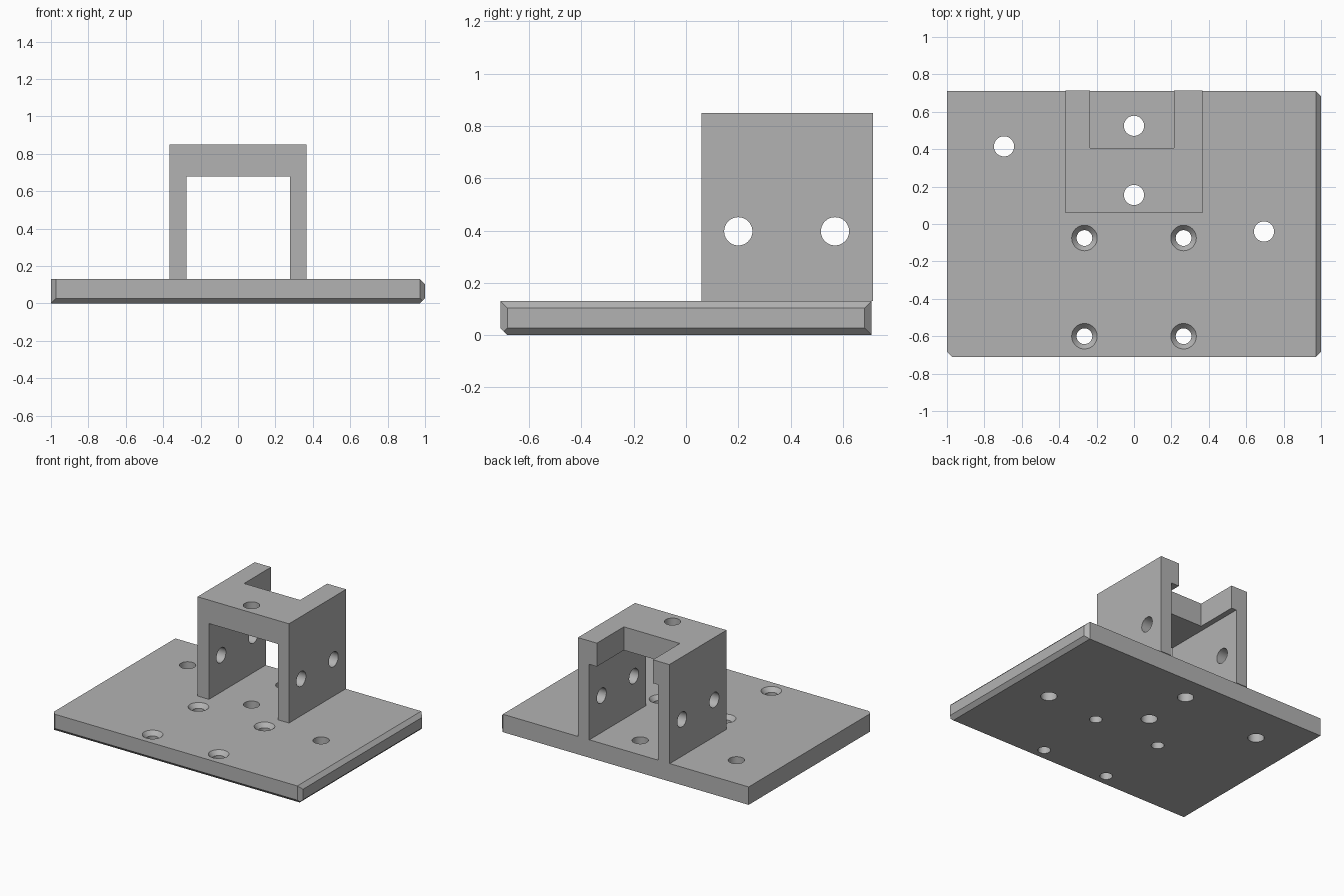
import bpy, bmesh
from mathutils import Vector, Matrix

cube = bpy.data.objects.get("Cube")
if cube:
    bpy.data.objects.remove(cube)

grey = bpy.data.materials.new("plain_grey")
grey.use_nodes = True
grey.diffuse_color = (0.45, 0.45, 0.45, 1)
grey.node_tree.nodes["Principled BSDF"].inputs["Base Color"].default_value = grey.diffuse_color

T = 0.13                   # plate thickness
W, D = 1.0, 0.71           # plate half sizes
CHAMFER = 0.027


def finish(bm, name):
    bmesh.ops.recalc_face_normals(bm, faces=bm.faces)
    mesh = bpy.data.meshes.new(name)
    bm.to_mesh(mesh)
    bm.free()
    mesh.materials.append(grey)
    obj = bpy.data.objects.new(name, mesh)
    bpy.context.collection.objects.link(obj)
    return obj


def box(bm, lo, hi):
    lo, hi = Vector(lo), Vector(hi)
    m = Matrix.Translation((lo + hi) / 2) @ Matrix.Diagonal((*(hi - lo), 1))
    bmesh.ops.create_cube(bm, size=1, matrix=m)


def box_cutter(lo, hi):
    bm = bmesh.new()
    box(bm, lo, hi)
    return finish(bm, "box_cutter")


def round_cutter(at, r1, r2, depth, axis="Z"):
    bm = bmesh.new()
    turn = Matrix.Rotation(1.5707963, 4, "Y") if axis == "X" else Matrix()
    bmesh.ops.create_cone(bm, cap_ends=True, segments=48, radius1=r1, radius2=r2,
                          depth=depth, matrix=Matrix.Translation(at) @ turn)
    return finish(bm, "round_cutter")


def cut(obj, cutters):
    # Apply each cutter in turn, then throw it away
    for c in cutters:
        mod = obj.modifiers.new("cut", "BOOLEAN")
        mod.operation, mod.solver, mod.object = "DIFFERENCE", "EXACT", c
        bpy.context.view_layer.objects.active = obj
        bpy.ops.object.modifier_apply(modifier=mod.name)
        bpy.data.objects.remove(c)
    bpy.ops.object.select_all(action="DESELECT")
    obj.select_set(True)
    bpy.ops.object.shade_smooth_by_angle(angle=0.5)


# Base plate with some edges chamfered
bm = bmesh.new()
box(bm, (-W, -D, 0), (W, D, T))
half = Vector((W, D, T / 2))
mid = Vector((0, 0, T / 2))
for d in ((1, 0, 1), (1, 0, -1), (1, 1, 0), (1, -1, 0), (0, -1, -1), (-1, -1, 0)):
    n = Vector(d)
    corner = mid + half * n
    inset = Vector((n.x, 0, 0)) if n.x else Vector((0, n.y, 0))
    res = bmesh.ops.bisect_plane(bm, geom=bm.verts[:] + bm.edges[:] + bm.faces[:],
                                 plane_co=corner - inset * CHAMFER, plane_no=n,
                                 clear_outer=True)
    bmesh.ops.holes_fill(bm, edges=[e for e in bm.edges if e.is_boundary])
plate = finish(bm, "base_plate")

# Plain holes and countersunk holes in the plate
holes = [round_cutter((x, y, T / 2), 0.054, 0.054, 1)
         for x, y in ((0, 0.525), (0, 0.155), (-0.695, 0.415), (0.695, -0.04))]
for x in (-0.265, 0.265):
    for y in (-0.075, -0.6):
        holes.append(round_cutter((x, y, T / 2), 0.042, 0.042, 1))
        holes.append(round_cutter((x, y, T - 0.01), 0.042, 0.077, 0.04))
cut(plate, holes)

# Square bracket: tunnel front to back, notch in the top at the back
bm = bmesh.new()
box(bm, (-0.367, 0.06, T), (0.367, 0.715, 0.85))
bracket = finish(bm, "bracket")
cutters = [box_cutter((-0.275, -0.2, 0), (0.278, 1, 0.68)),
           box_cutter((-0.235, 0.405, 0.5), (0.215, 1, 1)),
           round_cutter((0, 0.155, 0.8), 0.054, 0.054, 0.5)]
cutters += [round_cutter((0, y, 0.397), 0.054, 0.054, 2, "X") for y in (0.2, 0.57)]
cut(bracket, cutters)
